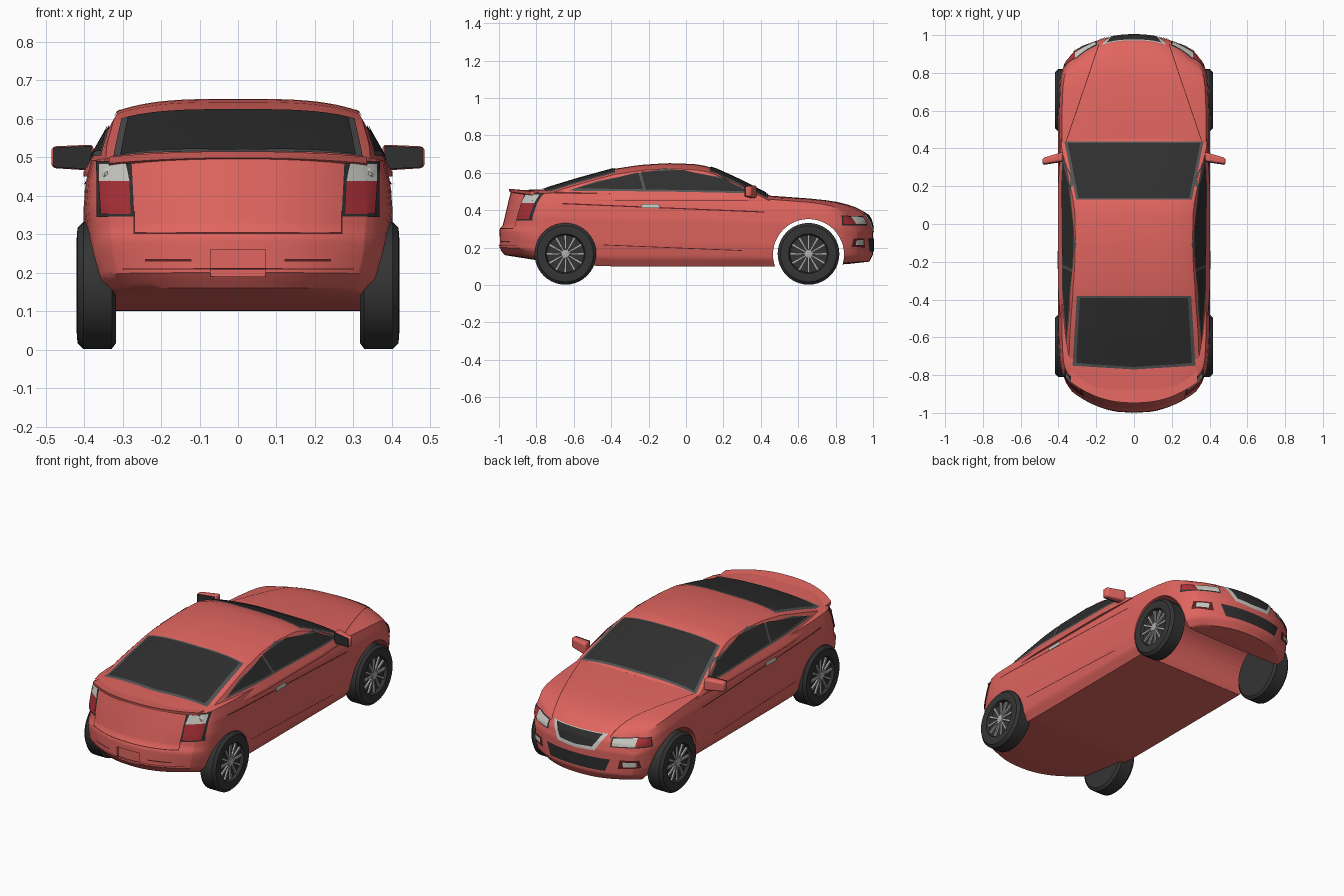
import bpy, bmesh, math
from mathutils import Vector
from mathutils.bvhtree import BVHTree

if "Cube" in bpy.data.objects:
    bpy.data.objects.remove(bpy.data.objects["Cube"])

def mat(name, *c):
    m = bpy.data.materials.new(name)
    m.diffuse_color = (*c, 1)
    m.use_nodes = True
    m.node_tree.nodes["Principled BSDF"].inputs["Base Color"].default_value = m.diffuse_color
    return m

RED = mat("red_paint", .75, .13, .115)
DARK = mat("dark_glass", .028, .028, .028)
TYRE = mat("tyre_rubber", .035, .035, .035)
TRIM = mat("grey_trim", .085, .085, .085)
SEAM = mat("seam_dark", .1, .015, .015)
LENS = mat("clear_lens", .6, .6, .56)
TAIL = mat("red_lens", .40, .03, .04)
STEEL = mat("wheel_metal", .42, .42, .42)

def lerp(tab, x):
    for (a, p), (b, q) in zip(tab, tab[1:]):
        if x <= b:
            return p + (q - p) * max(0, (x - a) / (b - a))
    return tab[-1][1]

def finish(name, bm, m, mirror=False, smooth=True, fix=True):
    if fix:
        bmesh.ops.recalc_face_normals(bm, faces=bm.faces)
    me = bpy.data.meshes.new(name)
    bm.to_mesh(me)
    bm.free()
    o = bpy.data.objects.new(name, me)
    bpy.context.collection.objects.link(o)
    me.materials.append(m)
    bpy.ops.object.select_all(action='DESELECT')
    o.select_set(True)
    bpy.context.view_layer.objects.active = o
    if smooth:
        bpy.ops.object.shade_smooth_by_angle(angle=math.radians(32))
    if mirror:
        o.modifiers.new("mirror", 'MIRROR').use_mirror_merge = False
    return o

def mapped_cube(name, fn, m, cuts=25, **kw):
    bm = bmesh.new()
    bmesh.ops.create_cube(bm, size=2)
    if cuts:
        bmesh.ops.subdivide_edges(bm, edges=bm.edges[:], cuts=cuts, use_grid_fill=True)
    for v in bm.verts:
        v.co = fn(v.co.x, v.co.y, (v.co.z + 1) / 2)
    return finish(name, bm, m, **kw)

# Lower body: a cube shaped by plan width, top line, floor line and end profiles
WIDTH = [(-1, .335), (-.95, .362), (-.9, .379), (-.8, .392), (-.6, .402), (.6, .402), (.8, .393), (.9, .372), (.95, .35), (1, .315)]
BEND = [(-1, .11), (-.9, .085), (-.8, .05), (-.6, 0), (.6, 0), (.8, .03), (.9, .06), (1, .085)]
TOP = [(-1, .507), (-.75, .512), (-.5, .51), (0, .50), (.3, .487), (.45, .478), (.7, .46), (.85, .44), (.93, .417), (1, .385)]
FLOOR = [(-1, .16), (-.82, .135), (-.45, .10), (.46, .10), (.85, .11), (1, .125)]
SIDE = [(0, .86), (.12, .94), (.3, .975), (.65, 1), (.85, .985), (1, .95)]
REAR = [(0, .03), (.11, 0), (.4, .003), (.46, .02), (1, .065)]
FRONT = [(0, -.02), (.15, 0), (.65, 0), (.85, -.012), (1, -.035)]

def body_map(u, v, t):
    u, v = math.sin(u * math.pi / 2), math.sin(v * math.pi / 2)
    s = max(0, (abs(v) - .75) / .25)
    y = v + s * (lerp(REAR, t) if v < 0 else lerp(FRONT, t))
    y -= math.copysign(lerp(BEND, v) * abs(u) ** 2.3, v)
    lo, hi = lerp(FLOOR, v), lerp(TOP, v) - .02 * u ** 4
    return Vector((u * lerp(WIDTH, v) * lerp(SIDE, t), y, lo + (hi - lo) * t))

body = mapped_cube("body", body_map, RED)

# Cabin
ROOF = [(-.82, .495), (-.76, .512), (-.58, .567), (-.38, .622), (-.25, .642), (-.1, .652), (.05, .647), (.13, .632), (.28, .565), (.45, .478)]
NARROW = [(-.82, .055), (-.6, .02), (-.35, 0), (.2, 0), (.45, .015)]

def cabin_map(u, v, t):
    u = math.sin(u * math.pi / 2)
    y = -.185 + .635 * v
    zt = lerp(ROOF, y) - .03 * abs(u) ** 3.5
    z = .45 + (zt - .45) * t
    ze = .45 + (lerp(ROOF, y) - .03 - .45) * t
    return Vector((u * (.385 - lerp(NARROW, y) - max(-.03, ze - .49) * .57), y, z))

cabin = mapped_cube("cabin", cabin_map, RED)

# Surface used to lay panels onto the bodywork
bm = bmesh.new()
bm.from_mesh(body.data)
bm.from_mesh(cabin.data)
TREE = BVHTree.FromBMesh(bm)
bm.free()
VIEWS = {'side': (Vector((-1, 0, 0)), lambda a, b: (2, a, b)),
         'rear': (Vector((0, 1, 0)), lambda a, b: (a, -2, b)),
         'front': (Vector((0, -1, 0)), lambda a, b: (a, 2, b)),
         'top': (Vector((0, 0, -1)), lambda a, b: (a, b, 2))}

def along(pts, f):
    f *= len(pts) - 1
    i = min(int(f), len(pts) - 2)
    return Vector(pts[i]).lerp(Vector(pts[i + 1]), f - i)

def panel(name, view, lower, upper, m, off=.004, n=20, rows=12, mirror=False):
    d, place = VIEWS[view]
    bm = bmesh.new()
    grid = []
    for j in range(rows + 1):
        row = []
        for i in range(n + 1):
            p = along(lower, i / n).lerp(along(upper, i / n), j / rows)
            o = Vector(place(*p))
            hit, nor, _, _ = TREE.ray_cast(o, d)
            if hit is None:
                hit, nor, _, _ = TREE.find_nearest(o + d * 1.3)
            row.append(bm.verts.new(hit + nor * off))
        grid.append(row)
    for r, q in zip(grid, grid[1:]):
        for i in range(n):
            bm.faces.new((r[i], r[i + 1], q[i + 1], q[i]))
    bm.normal_update()
    if sum(f.normal.dot(d) for f in bm.faces) > 0:
        bmesh.ops.reverse_faces(bm, faces=bm.faces[:])
    return finish(name, bm, m, mirror, fix=False)

def seam(name, view, p, q, w=.004, mirror=False):
    p, q = Vector(p), Vector(q)
    s = (q - p).normalized().orthogonal() * w / 2
    panel(name, view, [p - s, q - s], [p + s, q + s], SEAM, .0025, 30, 1, mirror)

# Windows with grey surrounds
def glass(name, view, lower, upper, g, mirror=False):
    panel(name, view, lower, upper, DARK, .006, mirror=mirror)
    panel(name + "_surround", view, g[0], g[1], TRIM, .003, mirror=mirror)

glass("windscreen", 'top', [(-.35, .425), (.35, .425)], [(-.292, .135), (.292, .135)],
      ([(-.368, .436), (.368, .436)], [(-.305, .128), (.305, .128)]))
glass("rear_window", 'top', [(-.305, -.735), (0, -.755), (.305, -.735)], [(-.285, -.39), (0, -.39), (.285, -.39)],
      ([(-.325, -.75), (0, -.77), (.325, -.75)], [(-.302, -.38), (0, -.38), (.302, -.38)]))
glass("door_window", 'side', [(-.215, .509), (.06, .504), (.33, .498)],
      [(-.24, .603), (-.02, .613), (.21, .562)],
      ([(-.63, .503), (-.13, .499), (.365, .489)], [(-.47, .556), (-.11, .623), (.225, .57)]), True)
panel("quarter_window", 'side', [(-.595, .514), (-.23, .51)], [(-.47, .548), (-.255, .60)], DARK, .006, mirror=True)

# Tail lamps, boot outline
panel("tail_lamp_surround", 'rear', [(.268, .345), (.365, .345)], [(.275, .489), (.366, .488)], DARK, .003, mirror=True)
panel("tail_lamp_red", 'rear', [(.276, .352), (.352, .352)], [(.279, .437), (.358, .437)], TAIL, .006, mirror=True)
panel("tail_lamp_clear", 'rear', [(.279, .437), (.358, .437)], [(.288, .482), (.358, .482)], LENS, .006, mirror=True)
seam("boot_side_seam", 'rear', (.268, .302), (.268, .36), mirror=True)
seam("boot_lower_seam", 'rear', (-.27, .302), (.27, .302))
seam("rear_bumper_crease", 'rear', (-.3, .21), (.3, .21), .003)
seam("rear_bumper_slot", 'rear', (.12, .232), (.24, .232), .006, True)

# Nose: grille, intake, lamps
panel("grille_surround", 'front', [(-.115, .288), (0, .28), (.115, .288)], [(-.17, .378), (0, .378), (.17, .378)], LENS, .004)
panel("grille", 'front', [(-.10, .306), (0, .299), (.10, .306)], [(-.145, .374), (0, .374), (.145, .374)], DARK, .007)
panel("lower_intake", 'front', [(-.17, .18), (.17, .18)], [(-.20, .25), (.20, .25)], DARK, .004)
panel("head_lamp_surround", 'front', [(.195, .318), (.372, .318)], [(.195, .366), (.364, .37)], DARK, .003, mirror=True)
panel("head_lamp", 'front', [(.203, .324), (.31, .324)], [(.203, .36), (.31, .364)], LENS, .006, mirror=True)
panel("indicator", 'front', [(.31, .324), (.366, .326)], [(.31, .364), (.36, .364)], TAIL, .006, mirror=True)
panel("fog_lamp_recess", 'front', [(.235, .20), (.335, .205)], [(.245, .25), (.33, .25)], SEAM, .003, mirror=True)
panel("fog_lamp", 'front', [(.26, .213), (.318, .215)], [(.26, .24), (.318, .24)], LENS, .006, mirror=True)

# Bonnet and side creases
seam("bonnet_seam", 'top', (.185, .95), (.358, .44), mirror=True)
seam("waist_crease", 'side', (-.66, .435), (.42, .39), .006, True)
seam("sill_crease", 'side', (-.44, .215), (.3, .185), .004, True)
panel("door_handle", 'side', [(-.24, .41), (-.14, .41)], [(-.235, .432), (-.145, .432)], LENS, .01, mirror=True)

# Cut wheel arches straight through, and the plate recess
def cut(build, M):
    bm = bmesh.new()
    build(bm)
    for v in bm.verts:
        v.co = M(v.co)
    c = finish("cutter", bm, RED, smooth=False)
    c.hide_render = True
    mod = body.modifiers.new("cut", 'BOOLEAN')
    mod.operation, mod.solver, mod.object = 'DIFFERENCE', 'EXACT', c
    bpy.context.view_layer.objects.active = body
    bpy.ops.object.modifier_apply(modifier=mod.name)
    bpy.data.objects.remove(c)

AXLES = {"rear": -.645, "front": .655}
for y0 in AXLES.values():
    cut(lambda b: bmesh.ops.create_cone(b, cap_ends=True, segments=48, radius1=.19, radius2=.19, depth=1.2),
        lambda c, y0=y0: Vector((c.z, c.x + y0, c.y + .163)))
cut(lambda b: bmesh.ops.create_cube(b, size=1),
    lambda c: Vector((c.x * .142, -1 + c.y * .04, .225 + c.z * .07)))
bpy.ops.object.select_all(action='DESELECT')
body.select_set(True)
bpy.ops.object.shade_smooth_by_angle(angle=math.radians(32))

# Boot lip
bm = bmesh.new()
rings = []
for i in range(25):
    x = -.335 + .67 * i / 24
    k = abs(x / .335) ** 2.3
    rings.append([bm.verts.new((x, -.935 + .11 * k + dy, z - .014 * k)) for dy, z in
                  ((-.012, .515), (-.008, .498), (.02, .485), (.075, .49), (.075, .507))])
for a, b in zip(rings, rings[1:]):
    for i in range(5):
        bm.faces.new((a[i], a[(i + 1) % 5], b[(i + 1) % 5], b[i]))
bm.faces.new(rings[0])
bm.faces.new(rings[-1])
finish("boot_lip", bm, RED)

# Door mirrors
def mirror_map(u, v, t):
    a = (u + 1) / 2
    return Vector((.375 + .11 * a, .358 - .025 * a + v * (.026 - .008 * a) * (1 if v < 0 else 1 - .2 * abs(t - .5)),
                   .465 + .007 * a + t * (.068 - .012 * a)))
m = mapped_cube("door_mirror", mirror_map, RED, 0, mirror=True)
bv = m.modifiers.new("round", 'BEVEL')
bv.width, bv.segments = .012, 3
g = mapped_cube("mirror_glass", lambda u, v, t: mirror_map(u * .9, -1, .05 + .9 * t) + Vector((0, v * .002 - .001, 0)),
                DARK, 0, mirror=True, smooth=False)

# Wheels: lathed tyre, hub and twelve spokes
def lathe(name, prof, y0, m, seg=40):
    bm = bmesh.new()
    vs = [bm.verts.new((x, y0, .167 + r)) for x, r in prof]
    es = [bm.edges.new(p) for p in zip(vs, vs[1:])]
    bmesh.ops.spin(bm, geom=vs + es, cent=(0, y0, .167), axis=(1, 0, 0), angle=2 * math.pi, steps=seg)
    bmesh.ops.remove_doubles(bm, verts=bm.verts, dist=1e-5)
    finish(name, bm, m, True)

for tag, y0 in AXLES.items():
    lathe(tag + "_tyre", [(.317, 0), (.317, .15), (.328, .165), (.402, .165), (.417, .15), (.419, .125),
                          (.416, .106), (.398, .1), (.398, 0)], y0, TYRE)
    lathe(tag + "_hub", [(.398, .024), (.411, .022), (.413, .012), (.413, 0)], y0, STEEL, 20)
    bm = bmesh.new()
    for k in range(12):
        a = k * math.pi / 6
        for v in bmesh.ops.create_cube(bm, size=1)['verts']:
            r = .06 + v.co.y * .08
            w = v.co.z * (.011 + .004 * v.co.y)
            v.co = (.403 + v.co.x * .01, y0 + r * math.cos(a) - w * math.sin(a), .167 + r * math.sin(a) + w * math.cos(a))
    finish(tag + "_spokes", bm, STEEL, True, smooth=False)
